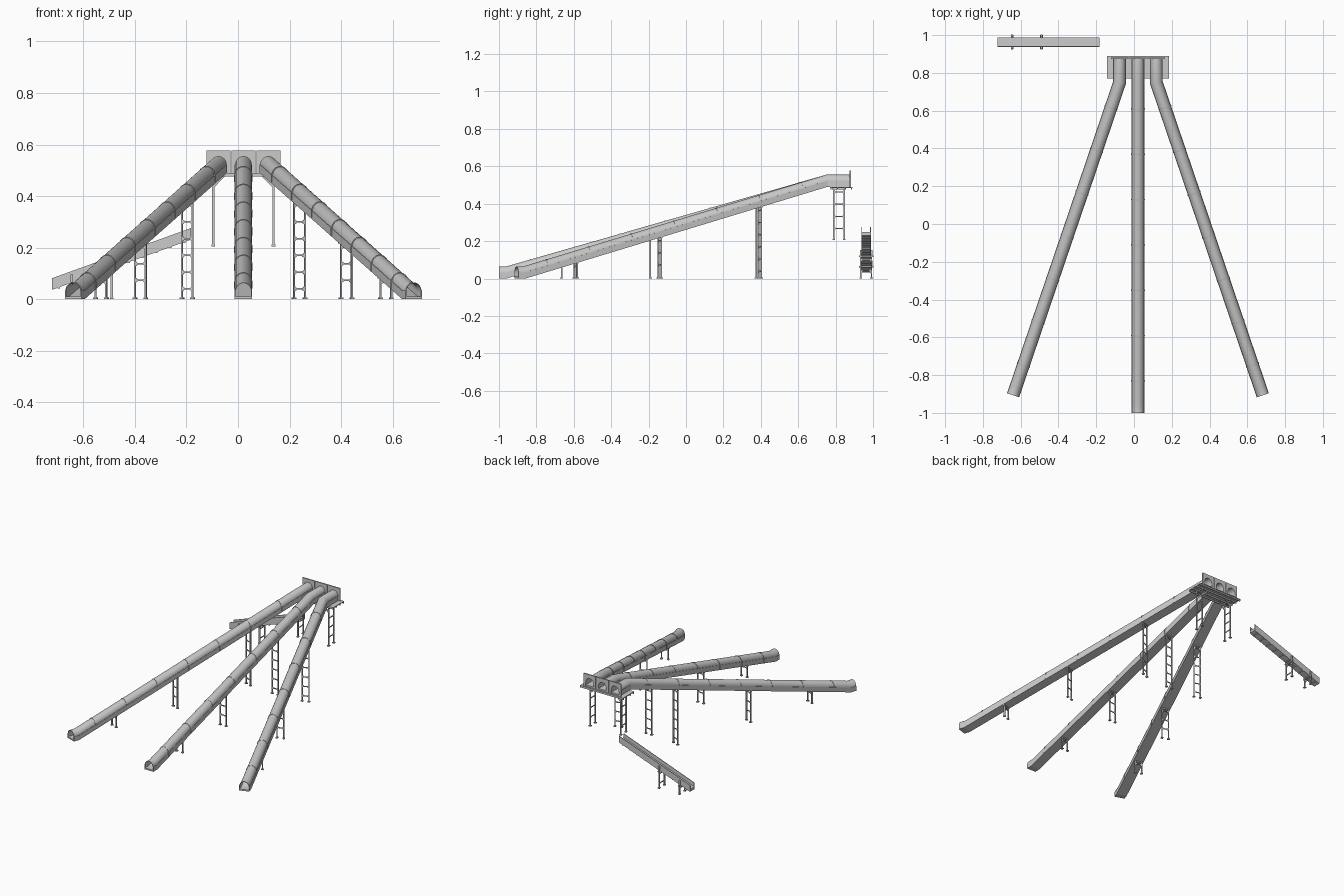
import bpy, bmesh, math
from mathutils import Vector

if "Cube" in bpy.data.objects:
    bpy.data.objects.remove(bpy.data.objects["Cube"])

CX, STEP, ANG = 0.021, 0.097, math.radians(18.8)
Y_BEND, Y_BACK = 0.75, 0.88
Z_HEAD, S_FOOT, S_END = 0.49, 1.71, 1.75


def finish(name, bm, smooth=False):
    bmesh.ops.recalc_face_normals(bm, faces=bm.faces)
    me = bpy.data.meshes.new(name)
    bm.to_mesh(me)
    bm.free()
    ob = bpy.data.objects.new(name, me)
    bpy.context.collection.objects.link(ob)
    if smooth:
        bpy.ops.object.select_all(action='DESELECT')
        bpy.context.view_layer.objects.active = ob
        ob.select_set(True)
        bpy.ops.object.shade_smooth_by_angle(angle=math.radians(35))
    return ob


def add_sweep(bm, path, profile):
    """Sweep a closed (side, up) profile along (position, side vector) stations."""
    rings = [[bm.verts.new(p + l * u + Vector((0, 0, v))) for u, v in profile] for p, l in path]
    n = len(profile)
    for a, b in zip(rings, rings[1:]):
        for i in range(n):
            bm.faces.new((a[i], a[(i + 1) % n], b[(i + 1) % n], b[i]))
    bm.faces.new(rings[0])
    bm.faces.new(rings[-1][::-1])


def add_plate(bm, pts, thick):
    """Extrude a flat polygon symmetrically along the thickness vector."""
    a = [bm.verts.new(p - thick / 2) for p in pts]
    b = [bm.verts.new(p + thick / 2) for p in pts]
    n = len(pts)
    for i in range(n):
        bm.faces.new((a[i], a[(i + 1) % n], b[(i + 1) % n], b[i]))
    bm.faces.new(a)
    bm.faces.new(b[::-1])


def add_box(bm, c, side, fwd, size):
    """Upright box centred on c with its own horizontal axes."""
    x, y, z = side * size[0] / 2, fwd * size[1], Vector((0, 0, size[2] / 2))
    add_plate(bm, [c - x - z, c + x - z, c + x + z, c - x + z], y)


def arch(r, h, v0, segs=12):
    return [(-r * math.cos(math.pi * i / segs), v0 + h * math.sin(math.pi * i / segs))
            for i in range(segs + 1)]


def arch_shell(r, h, v0, t):
    return arch(r, h, v0) + arch(r - t, h - t, v0)[::-1]


def ladder(name, c, side, fwd, half, z0, z1, pitch=0.065):
    """Twin-post trestle with foot plates and flared cross ties."""
    bm = bmesh.new()
    up = Vector((0, 0, 1))
    c = Vector((c[0], c[1], 0))
    for sx in (-1, 1):
        p = c + side * half * sx
        add_box(bm, p + up * (z0 + z1) / 2, side, fwd, (0.006, 0.008, z1 - z0))
        add_box(bm, p + up * (z0 + 0.003), side, fwd, (0.015, 0.015, 0.006))
    z = z1 - 0.02
    while z > z0 + 0.025:
        m, w = half - 0.011, half
        pts = [(-w, .012), (-m, .003), (m, .003), (w, .012), (w, -.012), (m, -.003), (-m, -.003), (-w, -.012)]
        add_plate(bm, [c + side * u + up * (z + v) for u, v in pts], fwd * 0.004)
        z -= pitch
    # saddle beam under the conveyor
    add_box(bm, c + up * (z1 - 0.002), side, fwd, (half * 2 + 0.02, 0.010, 0.008))
    finish(name, bm)


TRAY = [(-.034, 0), (.034, 0), (.034, .033), (.030, .033), (.030, .010), (-.030, .010), (-.030, .033), (-.034, .033)]
HOOD = arch_shell(0.0325, 0.035, 0.030, 0.003)
BAND = arch_shell(0.0350, 0.0370, 0.030, 0.004)

# three covered conveyors fanning out from the head platform
for k, label in ((-1, "left"), (0, "middle"), (1, "right")):
    a = ANG * k
    head_side = Vector((1, 0, 0))
    side = Vector((math.cos(a), math.sin(a), 0))
    fwd = Vector((math.sin(a), -math.cos(a), 0))
    x0 = CX + STEP * k
    bend = Vector((x0, Y_BEND, 0))

    def at(s):
        return bend + fwd * s + Vector((0, 0, Z_HEAD * max(0, 1 - s / S_FOOT)))

    miter = (head_side + side) / (1 + math.cos(a))
    path = [(Vector((x0, Y_BACK, Z_HEAD)), head_side), (at(0), miter), (at(S_FOOT), side), (at(S_END), side)]
    bm = bmesh.new()
    add_sweep(bm, path, TRAY)
    finish(label + "_conveyor_tray", bm)
    bm = bmesh.new()
    add_sweep(bm, path, HOOD)
    finish(label + "_conveyor_hood", bm, True)

    # joint bands and side clips
    bm = bmesh.new()
    for i in range(7):
        s = 0.14 + 0.24 * i
        add_sweep(bm, [(at(s), side), (at(s + 0.005), side)], BAND)
        for sx in (-1, 1):
            add_box(bm, at(s) + side * 0.0345 * sx + Vector((0, 0, 0.018)), side, fwd, (0.003, 0.007, 0.028))
    finish(label + "_hood_bands", bm, True)

    # trestles
    for i, s in enumerate((0.375, 0.94, 1.415)):
        p = at(s)
        ladder(f"{label}_trestle_{i + 1}", p, side, fwd, 0.022, 0, p.z + 0.002)

    # arched end wall
    wall = [(-.046, 0), (-.046, .087), (.046, .087), (.046, 0), (.029, 0)] \
        + arch(.029, .031, .030)[::-1] + [(-.029, 0)]
    bm = bmesh.new()
    add_sweep(bm, [(Vector((x0, y, Z_HEAD)), head_side) for y in (0.874, 0.882)], wall)
    finish(label + "_end_wall", bm)

# head platform: deck with underside joists
X, Y = Vector((1, 0, 0)), Vector((0, 1, 0))
bm = bmesh.new()
add_box(bm, Vector((CX, 0.83, 0.4875)), X, Y, (0.33, 0.12, 0.005))
for y in (0.775, 0.81, 0.85, 0.885):
    add_box(bm, Vector((CX, y, 0.481)), X, Y, (0.33, 0.006, 0.010))
finish("head_platform", bm)

# platform legs and corner braces
for sx, label in ((-1, "left"), (1, "right")):
    lx = CX + 0.117 * sx
    ladder(label + "_platform_legs", (lx, 0.818), Y, X, 0.028, 0.205, 0.482)
    bm = bmesh.new()
    for y in (0.79, 0.846):
        pts = [(0, .43), (0, .445), (.040, .484), (.053, .484)]
        add_plate(bm, [Vector((lx - sx * u, y, z)) for u, z in (pts[0], pts[1], pts[2], pts[3])], Y * 0.005)
    finish(label + "_platform_braces", bm)

# separate short open conveyor behind
LOW, HIGH = Vector((-0.722, 0.963, 0.036)), Vector((-0.182, 0.963, 0.231))
TROUGH = [(-.025, 0), (.025, 0), (.025, .045), (.021, .045), (.021, .018), (-.021, .018), (-.021, .045), (-.025, .045)]
bm = bmesh.new()
add_sweep(bm, [(LOW, Y), (HIGH, Y)], TROUGH)
finish("short_conveyor_trough", bm)
bm = bmesh.new()
for i in range(10):
    p = LOW.lerp(HIGH, (i + 0.5) / 10)
    add_box(bm, p, Y, X, (0.046, 0.010, 0.008))
finish("short_conveyor_cross_bars", bm)
for i, x in enumerate((-0.645, -0.49)):
    p = LOW.lerp(HIGH, (x - LOW.x) / (HIGH.x - LOW.x))
    ladder(f"short_conveyor_stand_{i + 1}", p, Y, X, 0.029, 0, p.z)
    bm = bmesh.new()
    for sy in (-1, 1):
        add_box(bm, p + Y * 0.029 * sy + Vector((0, 0, 0.015)), Y, X, (0.008, 0.010, 0.034))
    finish(f"short_conveyor_bracket_{i + 1}", bm)
